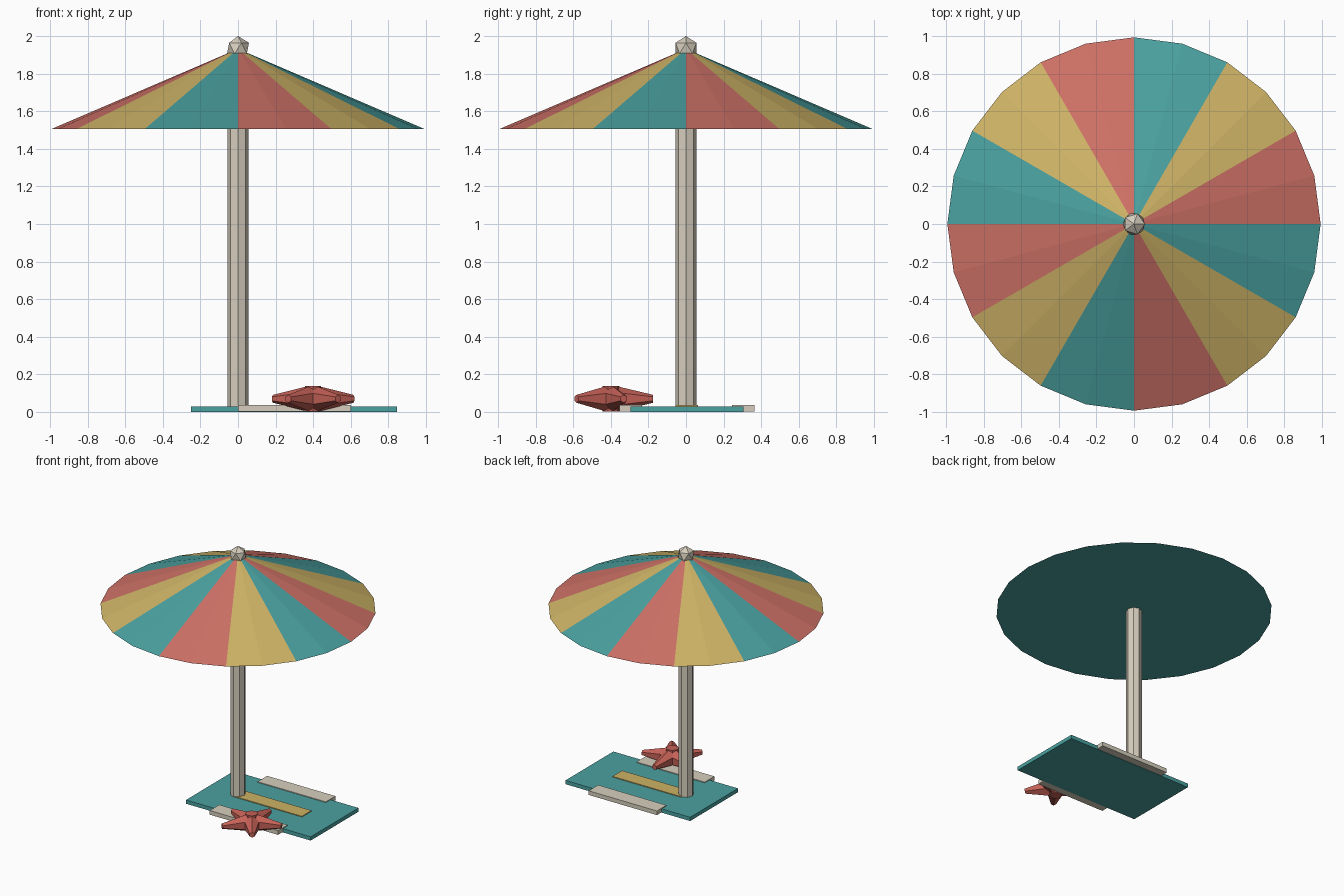
import bpy
import bmesh
from math import atan2, cos, sin, pi, radians
from mathutils import Matrix, Vector

cube = bpy.data.objects.get("Cube")
if cube:
    bpy.data.objects.remove(cube, do_unlink=True)


def srgb(r, g, b):
    return tuple((c / 255 / 12.92) if c < 11 else ((c / 255 + 0.055) / 1.055) ** 2.4
                 for c in (r, g, b)) + (1.0,)


def material(name, color):
    mat = bpy.data.materials.new(name)
    mat.use_nodes = True
    mat.diffuse_color = color
    mat.node_tree.nodes["Principled BSDF"].inputs["Base Color"].default_value = color
    return mat


red = material("faded red", srgb(204, 112, 101))
yellow = material("sand yellow", srgb(206, 179, 102))
teal = material("teal", srgb(74, 161, 160))
cream = material("cream", srgb(215, 207, 190))
coral = material("starfish red", srgb(198, 98, 87))


def make(name, bm, *mats):
    mesh = bpy.data.meshes.new(name)
    bm.to_mesh(mesh)
    bm.free()
    for mat in mats:
        mesh.materials.append(mat)
    obj = bpy.data.objects.new(name, mesh)
    bpy.context.collection.objects.link(obj)
    return obj


def cone(bm, sides, r1, r2, depth, matrix):
    bmesh.ops.create_cone(bm, cap_ends=True, segments=sides, radius1=r1,
                          radius2=r2, depth=depth, matrix=matrix)


def box(name, low, high, mat):
    low, high = Vector(low), Vector(high)
    bm = bmesh.new()
    bmesh.ops.create_cube(bm, size=1, matrix=Matrix.Translation((low + high) / 2)
                          @ Matrix.Diagonal((*(high - low), 1)))
    return make(name, bm, mat)


# Canopy: closed cone with panels in three repeating colours, plain underside
bm = bmesh.new()
cone(bm, 24, 0.993, 0.05, 0.405, Matrix.Translation((0, 0, 1.7075)))
for face in bm.faces:
    c = face.calc_center_median()
    if abs(c.x) + abs(c.y) < 0.01:
        face.material_index = 2
    else:
        angle = atan2(c.y, c.x) % (2 * pi)
        face.material_index = int(angle / radians(30)) % 3
make("canopy", bm, red, yellow, teal)

# Pole
bm = bmesh.new()
cone(bm, 8, 0.056, 0.056, 1.88, Matrix.Translation((0, 0, 0.95)))
make("pole", bm, cream)

# Finial
bm = bmesh.new()
bmesh.ops.create_icosphere(bm, subdivisions=1, radius=0.065,
                           matrix=Matrix.Translation((0, 0, 1.935)))
make("finial", bm, cream)

# Towel with three raised stripes, the outer two overhanging its edges
box("towel", (-0.25, -0.295, 0), (0.845, 0.305, 0.03), teal)
for name, y, mat in (("front_stripe", -0.295, cream),
                     ("middle_stripe", 0.005, yellow),
                     ("back_stripe", 0.305, cream)):
    box(name, (0, y - 0.06, 0.003), (0.6, y + 0.06, 0.036), mat)

# Starfish: five tapered six-sided arms around a small hub
bm = bmesh.new()
centre = Vector((0.4, -0.4, 0.07))
up = Vector((0, 0, 1))
cone(bm, 10, 0.045, 0.045, 0.136, Matrix.Translation(centre))
for i in range(5):
    a = radians(90 + 72 * i)
    out = Vector((cos(a), sin(a), 0))
    turn = Matrix((up.cross(out), up, out)).transposed().to_4x4()
    cone(bm, 6, 0.065, 0.021, 0.185,
         Matrix.Translation(centre + out * 0.1325) @ turn)
make("starfish", bm, coral)
